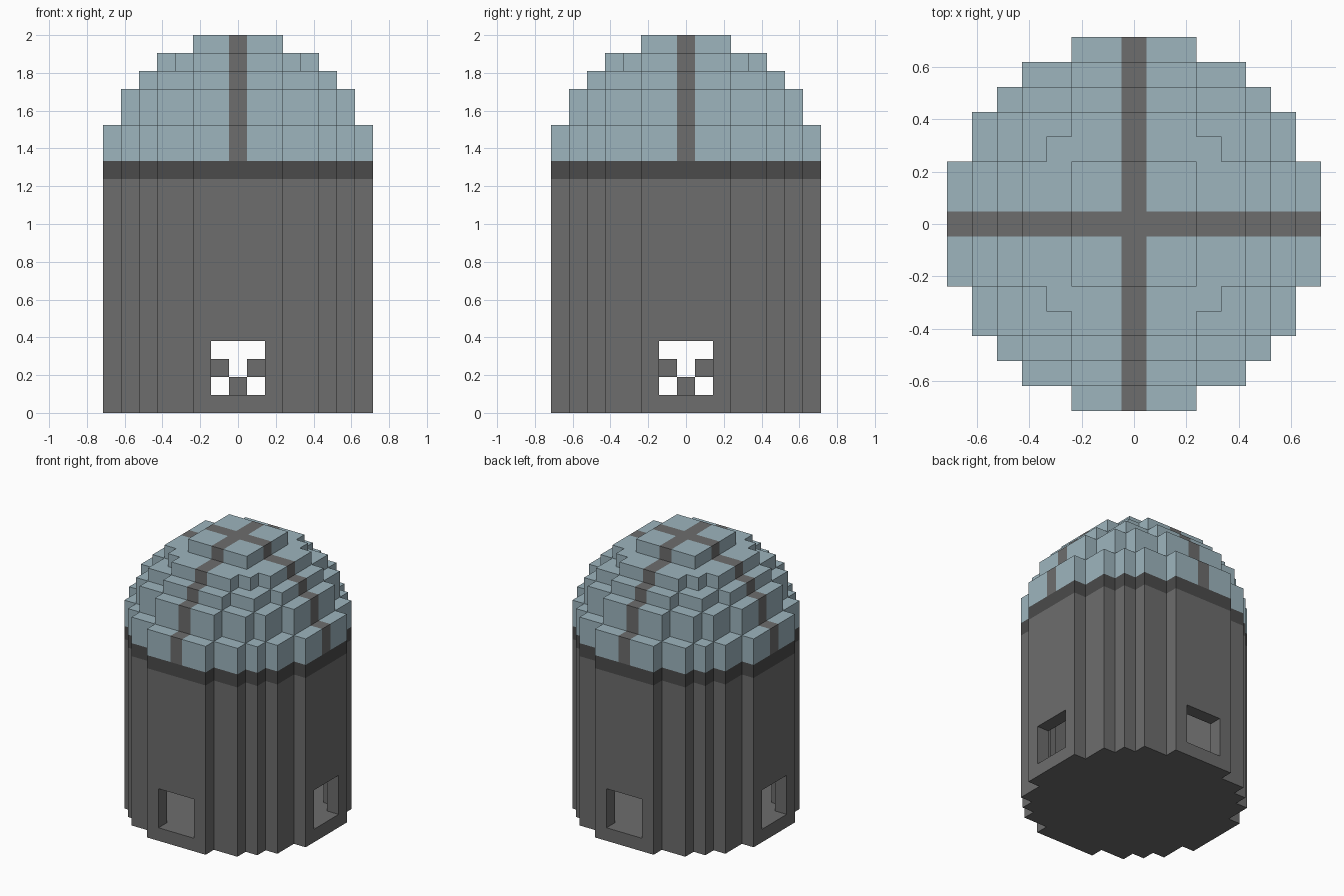
import bpy
import bmesh

if "Cube" in bpy.data.objects:
    bpy.data.objects.remove(bpy.data.objects["Cube"], do_unlink=True)

U = 2 / 21  # one block


def material(name, rgb):
    m = bpy.data.materials.new(name)
    m.use_nodes = True
    m.diffuse_color = (*rgb, 1)
    m.node_tree.nodes["Principled BSDF"].inputs["Base Color"].default_value = (*rgb, 1)
    return m


stone = material("stone grey", (0.153, 0.153, 0.153))
dark = material("dark grey", (0.07, 0.07, 0.07))
blue = material("pale blue", (0.337, 0.462, 0.515))

# Outer corners of one quarter of each stepped disc, in blocks
FULL = [(7.5, 2.5), (6.5, 4.5), (5.5, 5.5), (4.5, 6.5), (2.5, 7.5)]
MIDDLE = [(6.5, 2.5), (5.5, 4.5), (4.5, 5.5), (2.5, 6.5)]
UPPER = [(5.5, 2.5), (4.5, 4.5), (2.5, 5.5)]
SHOULDER = [(4.5, 2.5), (3.5, 3.5), (2.5, 4.5)]
CAP = [(2.5, 2.5)]


def outline(corners):
    quarter = []
    for i, (x, y) in enumerate(corners):
        quarter.append((x, y))
        if i + 1 < len(corners):
            quarter.append((corners[i + 1][0], y))
    points = []
    for _ in range(4):
        points += quarter
        quarter = [(-y, x) for x, y in quarter]
    return points


def prism(name, points, z0, z1, mats, striped=False):
    bm = bmesh.new()
    base = bm.faces.new([bm.verts.new((x * U, y * U, z0 * U)) for x, y in points])
    top = bmesh.ops.extrude_face_region(bm, geom=[base])["geom"]
    bmesh.ops.translate(bm, vec=(0, 0, (z1 - z0) * U),
                        verts=[v for v in top if isinstance(v, bmesh.types.BMVert)])
    if striped:
        # Cut one-block ribs along both axes
        for normal in ((1, 0, 0), (0, 1, 0)):
            for side in (-0.5, 0.5):
                bmesh.ops.bisect_plane(
                    bm, geom=bm.verts[:] + bm.edges[:] + bm.faces[:],
                    plane_co=[n * side * U for n in normal], plane_no=normal)
        for f in bm.faces:
            c = f.calc_center_median()
            f.material_index = int(min(abs(c.x), abs(c.y)) < 0.45 * U)
    bmesh.ops.recalc_face_normals(bm, faces=bm.faces)
    mesh = bpy.data.meshes.new(name)
    bm.to_mesh(mesh)
    bm.free()
    for m in mats:
        mesh.materials.append(m)
    obj = bpy.data.objects.new(name, mesh)
    bpy.context.collection.objects.link(obj)
    return obj


def box(name, x, y, hx, hy, z0, z1):
    pts = [(x - hx, y - hy), (x + hx, y - hy), (x + hx, y + hy), (x - hx, y + hy)]
    return prism(name, pts, z0, z1, [stone])


def cut(target, cutter):
    mod = target.modifiers.new("cut", "BOOLEAN")
    mod.operation = "DIFFERENCE"
    mod.solver = "EXACT"
    mod.object = cutter
    bpy.context.view_layer.objects.active = target
    bpy.ops.object.modifier_apply(modifier=mod.name)
    bpy.data.objects.remove(cutter, do_unlink=True)


# Hollow tower with a square window on each side
tower = prism("tower_wall", outline(FULL), 0, 13, [stone])
cut(tower, prism("hollow", outline(MIDDLE), 1, 14, [stone]))
cut(tower, box("window_cutter_x", 0, 0, 9, 1.5, 1, 4))
cut(tower, box("window_cutter_y", 0, 0, 1.5, 9, 1, 4))

# Blocks inside, seen through the windows
box("inner_block_centre", 0, 0, 0.5, 0.5, 1, 2)
for x in (-1, 1):
    for y in (-1, 1):
        box("inner_block_corner", x, y, 0.5, 0.5, 2, 3)

# Dark band under the dome
prism("band", outline(FULL), 13, 14, [dark])

# Stepped dome with crossing ribs
for name, corners, z0, z1 in (
        ("dome_base", FULL, 14, 16), ("dome_middle", MIDDLE, 16, 18),
        ("dome_upper", UPPER, 18, 19), ("dome_shoulder", SHOULDER, 19, 20),
        ("dome_cap", CAP, 20, 21)):
    prism(name, outline(corners), z0, z1, [blue, stone], striped=True)
